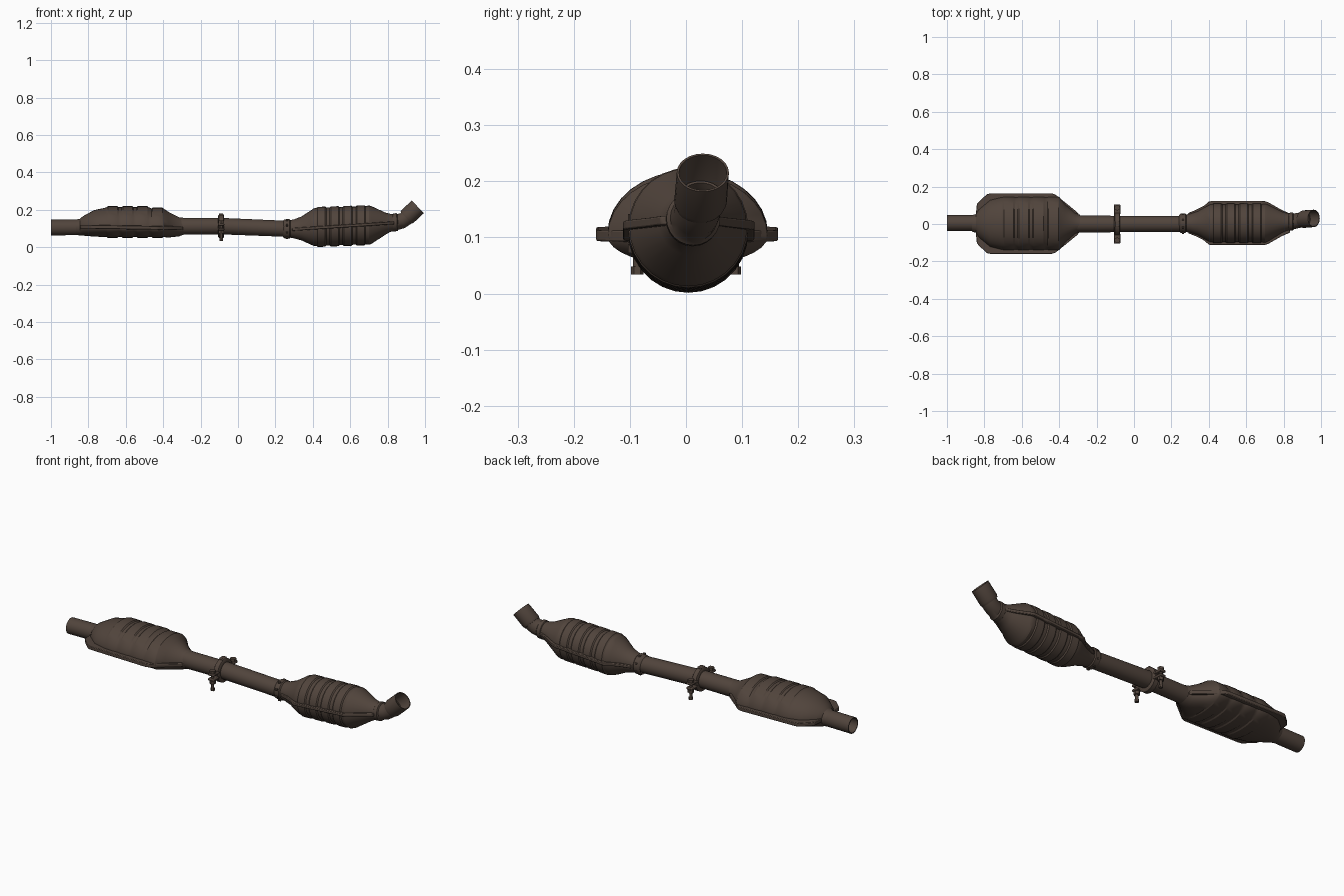
import bpy, bmesh, math
from mathutils import Vector

if "Cube" in bpy.data.objects:
    bpy.data.objects.remove(bpy.data.objects["Cube"])

brown = bpy.data.materials.new("weathered brown steel")
brown.diffuse_color = (0.082, 0.058, 0.045, 1)
brown.use_nodes = True
brown.node_tree.nodes["Principled BSDF"].inputs["Base Color"].default_value = brown.diffuse_color


def finish(name, bm, angle=35, bevel=0):
    bmesh.ops.recalc_face_normals(bm, faces=bm.faces)
    me = bpy.data.meshes.new(name)
    bm.to_mesh(me)
    bm.free()
    me.materials.append(brown)
    ob = bpy.data.objects.new(name, me)
    bpy.context.collection.objects.link(ob)
    if bevel:
        m = ob.modifiers.new("bevel", 'BEVEL')
        m.width, m.segments = bevel, 2
    bpy.ops.object.select_all(action='DESELECT')
    ob.select_set(True)
    bpy.context.view_layer.objects.active = ob
    bpy.ops.object.shade_smooth_by_angle(angle=math.radians(angle))
    return ob


def loft(name, sections, n=24, angle=35, closed=False):
    """Sections: (centre, half width, height up, height down, tilt in degrees)."""
    bm = bmesh.new()
    rings = []
    for c, w, up, down, tilt in sections:
        a = math.radians(tilt)
        u = Vector((-math.sin(a), 0, math.cos(a)))
        ring = []
        for i in range(n):
            t = 2 * math.pi * i / n
            h = math.sin(t)
            p = Vector(c) + Vector((0, w * math.cos(t), 0)) + u * h * (up if h > 0 else down)
            ring.append(bm.verts.new(p))
        rings.append(ring)
    pairs = list(zip(rings, rings[1:]))
    if closed:
        pairs.append((rings[-1], rings[0]))
    for a, b in pairs:
        for i in range(n):
            j = (i + 1) % n
            bm.faces.new((a[i], a[j], b[j], b[i]))
    return finish(name, bm, angle)


def tube(name, pts, wall=0.005, n=24):
    """Hollow pipe; pts: (x, y, z, radius, tilt)."""
    outer = [((x, y, z), r, r, r, t) for x, y, z, r, t in pts]
    inner = [((x, y, z), r - wall, r - wall, r - wall, t) for x, y, z, r, t in reversed(pts)]
    return loft(name, outer + inner, n, 35, True)


def seam(name, outline, z_of, yc, thick):
    """Flat welded seam following a mirrored (x, half width) outline."""
    bm = bmesh.new()
    pts = [(x, yc + y) for x, y in outline] + [(x, yc - y) for x, y in reversed(outline)]
    lo = [bm.verts.new((x, y, z_of(x) - thick / 2)) for x, y in pts]
    hi = [bm.verts.new((x, y, z_of(x) + thick / 2)) for x, y in pts]
    k = len(outline)
    for ring in (lo, hi):
        for i in range(k - 1):
            bm.faces.new((ring[i], ring[i + 1], ring[-i - 2], ring[-i - 1]))
    for i in range(len(pts)):
        j = (i + 1) % len(pts)
        bm.faces.new((lo[i], lo[j], hi[j], hi[i]))
    return finish(name, bm, 30, 0.003)


def cylinder(name, c, r, h, axis='Z', n=6):
    bm = bmesh.new()
    bmesh.ops.create_cone(bm, cap_ends=True, segments=n, radius1=r, radius2=r, depth=h)
    for v in bm.verts:
        x, y, z = v.co
        v.co = Vector(c) + Vector((z, x, y) if axis == 'X' else (x, y, z))
    return finish(name, bm, 35)


def box(name, c, s):
    bm = bmesh.new()
    bmesh.ops.create_cube(bm, size=1)
    for v in bm.verts:
        v.co = Vector(c) + Vector([v.co[i] * s[i] for i in range(3)])
    return finish(name, bm, 35, 0.004)


# Straight pipes
tube("tail_pipe", [(-1, .005, .105, .042, 0), (-.82, .005, .107, .042, 0)])
tube("middle_pipe", [(-.34, 0, .112, .045, 0), (-.1, 0, .113, .044, 0),
                     (.22, 0, .1, .043, 0), (.32, 0, .097, .043, 0)])

# Wide muffler: (x, half width, top z, bottom z), seam plane slopes gently
def muffler_z(x):
    return .11 - (x + .85) * .016

shape = [(-.865, .044, .148, .065), (-.845, .05, .152, .063), (-.83, .075, .165, .062),
         (-.77, .125, .198, .057), (-.71, .14, .211, .054)]
for x in (-.69, -.61, -.53, -.45):
    top = .217 - .1 * max(0, x + .52)
    shape += [(x - .012, .141, top - .003, .054), (x - .006, .143, top + .002, .05),
              (x + .045, .143, top + .002, .05), (x + .051, .141, top - .003, .054)]
shape += [(-.37, .105, .188, .052), (-.315, .056, .16, .058), (-.29, .047, .157, .067)]
loft("muffler_body", [((x, .003, muffler_z(x)), w, t - muffler_z(x), muffler_z(x) - b, 0)
                      for x, w, t, b in shape], 32, 28)
seam("muffler_seam", [(-.845, .055), (-.84, .105), (-.825, .122), (-.785, .158), (-.765, .162),
                      (-.44, .162), (-.42, .155), (-.37, .115), (-.305, .062), (-.295, .05)],
     muffler_z, .002, .02)

# Round catalytic canister with raised bands
def canister_z(x):
    return .098 + max(0, x - .3) * .035

shape = [(.24, .044, 0), (.25, .051, 0), (.275, .052, 0), (.28, .047, 0), (.30, .051, 0),
         (.34, .064, .001), (.39, .092, .004), (.405, .1, .006)]
for i in range(4):
    x = .43 + .07 * i
    shape += [(x - .01, .102, .006), (x - .004, .107, .006),
              (x + .036, .107, .006), (x + .042, .102, .006)]
shape += [(.7, .105, .006), (.715, .1, .006), (.79, .058, .011), (.815, .048, .014), (.84, .043, .014)]
loft("canister_body", [((x, .004 + max(0, x - .7) * .06, canister_z(x) + dz), r, r, r, 0)
                       for x, r, dz in shape], 28, 25)
seam("canister_seam", [(.29, .054), (.33, .07), (.375, .093), (.4, .115), (.41, .117), (.70, .117),
                       (.72, .11), (.79, .07), (.82, .057), (.835, .05)],
     lambda x: .095 + (x - .29) * .065, .005, .016)

# Raised elbow with a wider end cuff
tube("elbow_pipe", [(.80, .011, .13, .042, 0), (.825, .012, .131, .042, 0), (.83, .012, .132, .048, 0),
                    (.85, .013, .134, .048, 3), (.855, .014, .135, .042, 5), (.88, .019, .142, .041, 18),
                    (.905, .024, .161, .041, 36), (.915, .026, .171, .041, 43)])
tube("elbow_cuff", [(.898, .025, .157, .043, 43), (.907, .026, .165, .047, 43),
                    (.9615, .03, .2155, .0465, 43)], .004)

# Bolted clamp around the middle pipe
tube("clamp_band", [(-.106, 0, .112, .056, 0), (-.102, 0, .112, .062, 0),
                    (-.078, 0, .112, .062, 0), (-.074, 0, .112, .056, 0)], .013)
for s, side in ((-1, "front"), (1, "back")):
    box(f"clamp_ear_upper_{side}", (-.09, s * .078, .122), (.034, .052, .012))
    box(f"clamp_ear_lower_{side}", (-.09, s * .078, .096), (.034, .052, .012))
    cylinder(f"clamp_bolt_{side}", (-.09, s * .087, .088), .0075, .108, n=12)
    cylinder(f"clamp_bolt_head_{side}", (-.09, s * .087, .135), .016, .014)
    cylinder(f"clamp_nut_{side}", (-.09, s * .087, .08), .016, .016)
    cylinder(f"clamp_bolt_tip_{side}", (-.09, s * .087, .041), .011, .014)
box("clamp_top_block", (-.09, 0, .174), (.024, .034, .012))

# Small spot-weld studs on the canister inlet collar
for i in range(8):
    a = math.pi * (i + .5) / 4
    cylinder(f"collar_stud_{i}", (.262, .051 * math.cos(a), .098 + .051 * math.sin(a)),
             .006, .012, 'X', 8)
